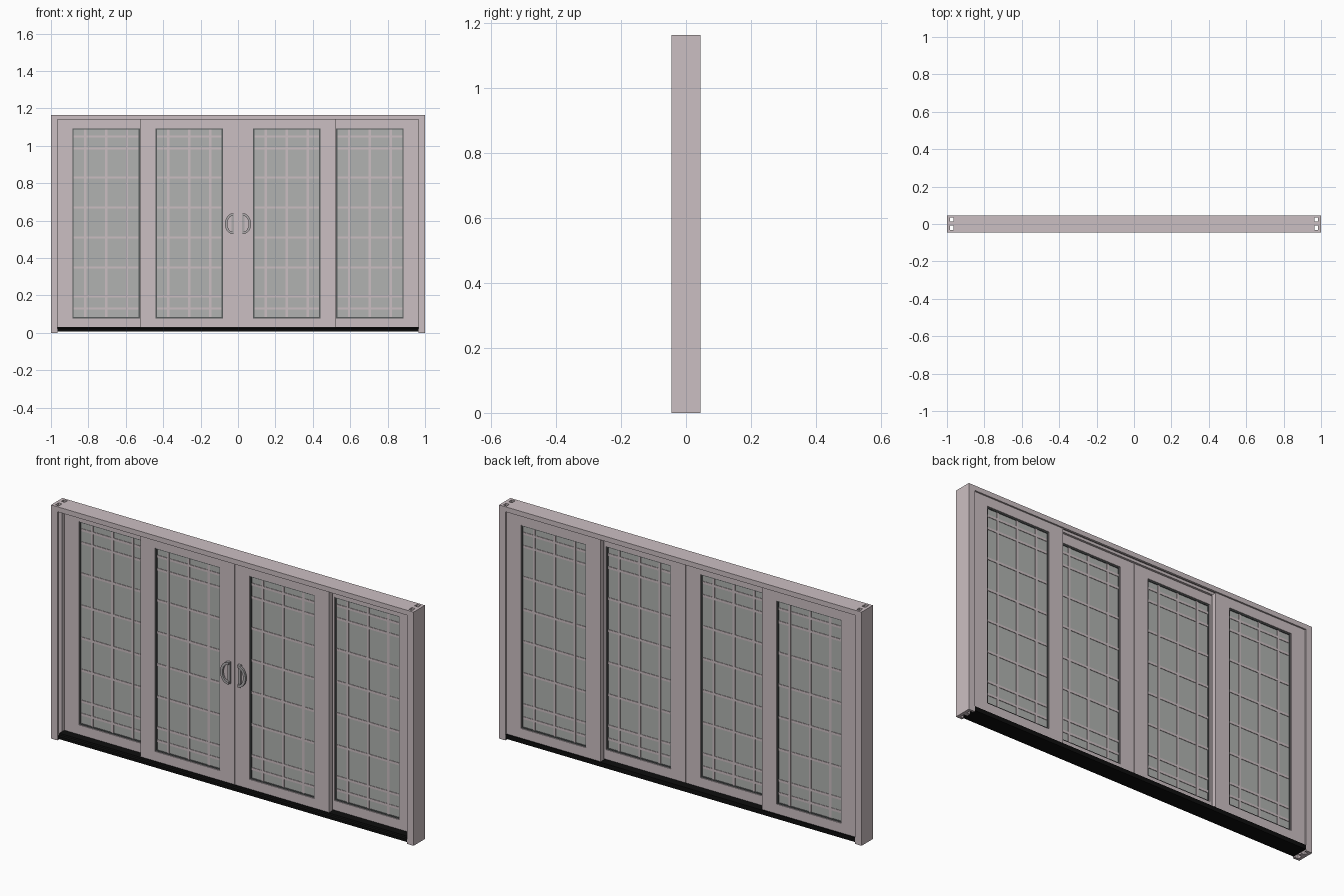
import bpy, bmesh, math
from mathutils import Vector

if "Cube" in bpy.data.objects:
    bpy.data.objects.remove(bpy.data.objects["Cube"])


def material(name, rgb):
    m = bpy.data.materials.new(name)
    m.diffuse_color = (*rgb, 1)
    m.use_nodes = True
    m.node_tree.nodes["Principled BSDF"].inputs["Base Color"].default_value = m.diffuse_color
    return m


PAINT = material("painted_frame", (0.60, 0.52, 0.54))
GLASS = material("glass", (0.44, 0.45, 0.44))
BLACK = material("black_sill", (0.004, 0.004, 0.004))
SEAL = material("dark_seal", (0.10, 0.11, 0.11))
METAL = material("handle_metal", (0.42, 0.40, 0.41))


def finish(name, bm, mat):
    bmesh.ops.recalc_face_normals(bm, faces=bm.faces)
    me = bpy.data.meshes.new(name)
    bm.to_mesh(me)
    bm.free()
    me.materials.append(mat)
    ob = bpy.data.objects.new(name, me)
    bpy.context.collection.objects.link(ob)
    return ob


def add_box(bm, x0, x1, y0, y1, z0, z1):
    vs = bmesh.ops.create_cube(bm, size=1)["verts"]
    for v in vs:
        v.co = Vector((x0 + (v.co.x + .5) * (x1 - x0),
                       y0 + (v.co.y + .5) * (y1 - y0),
                       z0 + (v.co.z + .5) * (z1 - z0)))


def prism(name, points, sweep, mat):
    bm = bmesh.new()
    face = bm.faces.new([bm.verts.new(p) for p in points])
    new = bmesh.ops.extrude_face_region(bm, geom=[face])["geom"]
    bmesh.ops.translate(bm, vec=sweep,
                        verts=[g for g in new if isinstance(g, bmesh.types.BMVert)])
    return finish(name, bm, mat)


def ring(name, x0, x1, z0, z1, side, rail, y0, y1, mat):
    """Rectangular frame with an open middle."""
    bm = bmesh.new()
    loops = []
    for y in (y0, y1):
        for s, r in ((0, 0), (side, rail)):
            loops.append([bm.verts.new((x, y, z)) for x, z in (
                (x0 + s, z0 + r), (x1 - s, z0 + r), (x1 - s, z1 - r), (x0 + s, z1 - r))])
    fo, fi, bo, bi = loops
    for a, b in ((fo, fi), (fi, bi), (bi, bo), (bo, fo)):
        for i in range(4):
            j = (i + 1) % 4
            bm.faces.new((a[i], a[j], b[j], b[i]))
    return finish(name, bm, mat)


# Outer frame: grooved section as (y, inset from the outside)
H, J, T = 1.165, 0.035, 0.025
comb = [(-.045, 0), (.045, 0), (.045, 1), (.034, 1), (.034, .45), (.013, .45),
        (.013, 1), (-.008, 1), (-.008, .45), (-.033, .45), (-.033, 1), (-.045, 1)]
for side, s in (("left", -1), ("right", 1)):
    prism(side + "_jamb", [(s * (1 - d * J), y, 0) for y, d in comb], (0, 0, H), PAINT)
prism("head", [(J - 1, y, H - d * T) for y, d in comb], (2 - 2 * J, 0, 0), PAINT)

# Black sill with a lowered front lip
sill = [(-.043, .008), (.043, .008), (.043, .03), (-.03, .03), (-.032, .023), (-.043, .021)]
prism("sill", [(J - 1, y, z) for y, z in sill], (2 - 2 * J, 0, 0), BLACK)

# Door panels: outer pair on the back track, inner pair on the front track
Z0, Z1, STILE, RAIL = .03, 1.14, .08, .048
BARS = (.13, .195, .35, .51, .67, .83, .985, 1.05)


def panel(name, x0, x1, y0, y1):
    ring(name + "_panel_frame", x0, x1, Z0, Z1, STILE, RAIL, y0, y1, PAINT)
    a, b, c, d = x0 + STILE, x1 - STILE, Z0 + RAIL, Z1 - RAIL
    ym = (y0 + y1) / 2
    ring(name + "_glass_seal", a, b, c, d, .006, .006, ym - .009, ym + .009, SEAL)
    bm = bmesh.new()
    add_box(bm, a, b, ym - .004, ym + .004, c, d)
    finish(name + "_glass", bm, GLASS)
    bm = bmesh.new()
    w, t = .006, .007
    xm = (a + b) / 2
    for dx in (-.112, 0, .112):
        add_box(bm, xm + dx - w, xm + dx + w, ym - t, ym + t, c, d)
    for z in BARS:
        add_box(bm, a, b, ym - t + .0005, ym + t - .0005, z - w, z + w)
    finish(name + "_glazing_bars", bm, PAINT)


for side, s in (("left", -1), ("right", 1)):
    panel(side + "_fixed", *sorted((s * .445, s * .965)), .010, .037)
    panel(side + "_sliding", *sorted((s * .001, s * .52)), -.025, .002)

    # D-shaped pull: curved grip, flat spine and two end posts
    n, zc, r = 16, .583, .055
    arc = [math.pi * (i / n - .5) for i in range(n + 1)]
    outer = [(s * (.027 + .043 * math.cos(a)), -.042, zc + r * math.sin(a)) for a in arc]
    inner = [(s * (.027 + .030 * math.cos(a)), -.042, zc + .78 * r * math.sin(a))
             for a in reversed(arc)]
    prism(side + "_handle_grip", outer + inner, (0, .010, 0), METAL)
    bm = bmesh.new()
    add_box(bm, *sorted((s * .022, s * .036)), -.032, -.025, zc - r, zc + r)
    for z in (zc - .048, zc + .048):
        add_box(bm, *sorted((s * .024, s * .040)), -.040, -.025, z - .006, z + .006)
    finish(side + "_handle_base", bm, METAL)
